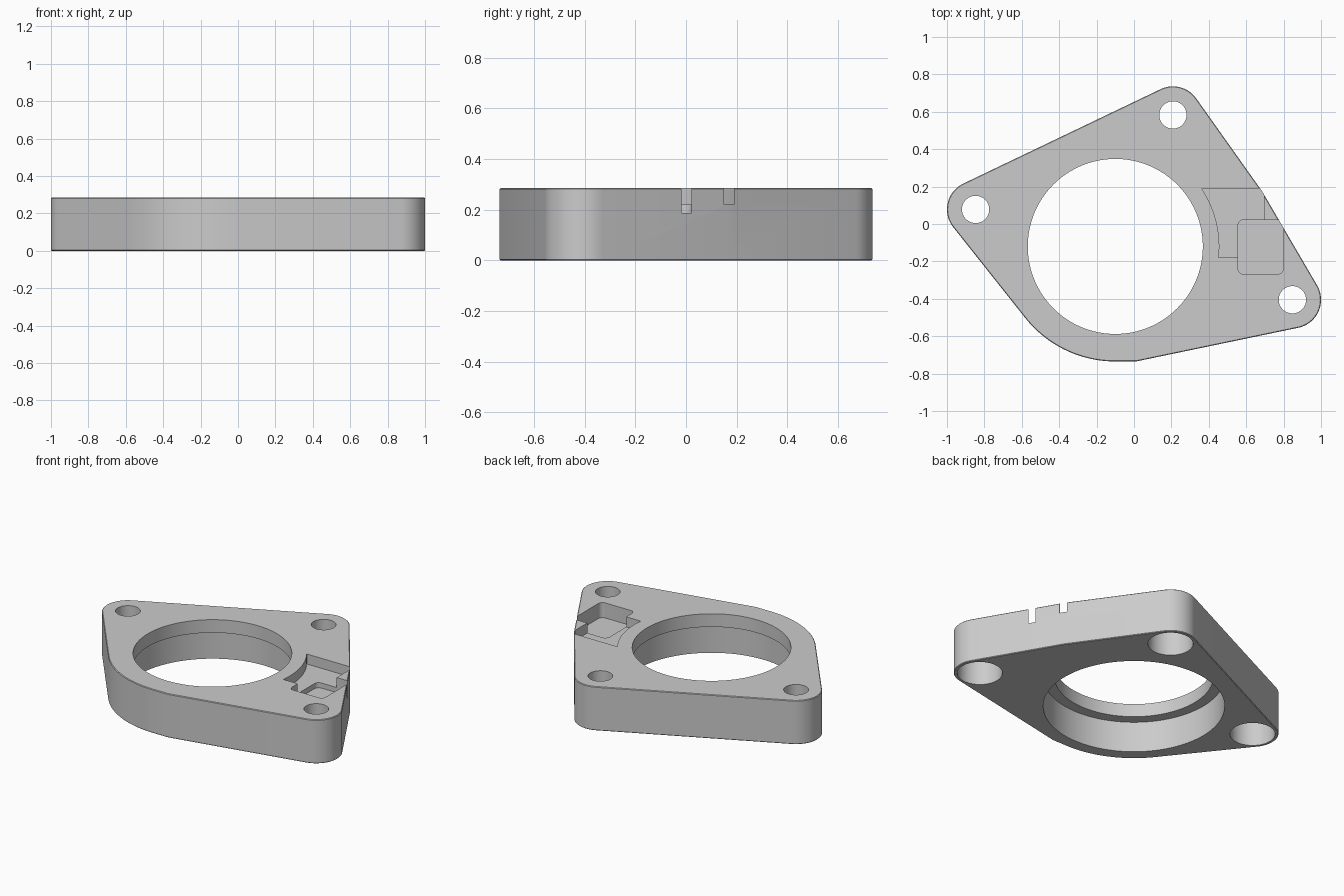
import bpy, bmesh, math
from mathutils import Vector
from mathutils.geometry import convex_hull_2d

if "Cube" in bpy.data.objects:
    bpy.data.objects.remove(bpy.data.objects["Cube"], do_unlink=True)

HEIGHT = 0.285
LEDGE = 0.20          # height of the step inside the bore and bolt holes
BORE = (-0.10, -0.12)
BOLTS = [(-0.847, 0.078), (0.208, 0.583), (0.847, -0.405)]

grey = bpy.data.materials.new("plain grey")
grey.use_nodes = True
grey.diffuse_color = (0.6, 0.6, 0.6, 1)
grey.node_tree.nodes["Principled BSDF"].inputs["Base Color"].default_value = (0.6, 0.6, 0.6, 1)


def arc(center, radius, start=0, end=360, steps=64):
    """Points along an arc, angles in degrees; the end point is left out."""
    angles = [math.radians(start + (end - start) * i / steps) for i in range(steps)]
    return [(center[0] + radius * math.cos(a), center[1] + radius * math.sin(a)) for a in angles]


def prism(name, outline, bottom, top, chamfer=0):
    """Extrude a closed outline between two heights."""
    bm = bmesh.new()
    base = bm.faces.new([bm.verts.new((x, y, bottom)) for x, y in outline])
    result = bmesh.ops.extrude_face_region(bm, geom=[base])
    verts = [g for g in result["geom"] if isinstance(g, bmesh.types.BMVert)]
    bmesh.ops.translate(bm, verts=verts, vec=Vector((0, 0, top - bottom)))
    bmesh.ops.recalc_face_normals(bm, faces=bm.faces)
    if chamfer:
        rims = [e for e in bm.edges if abs(e.verts[0].co.z - e.verts[1].co.z) < 1e-5]
        bmesh.ops.bevel(bm, geom=rims, offset=chamfer, segments=1, affect='EDGES')
    mesh = bpy.data.meshes.new(name)
    bm.to_mesh(mesh)
    bm.free()
    obj = bpy.data.objects.new(name, mesh)
    bpy.context.collection.objects.link(obj)
    mesh.materials.append(grey)
    return obj


def cut(target, outline, bottom, top):
    """Subtract a prism from the target and discard the cutter."""
    cutter = prism("cutter", outline, bottom, top)
    cutter.hide_render = True
    bpy.context.view_layer.objects.active = target
    mod = target.modifiers.new("cut", 'BOOLEAN')
    mod.operation = 'DIFFERENCE'
    mod.solver = 'EXACT'
    mod.object = cutter
    bpy.ops.object.modifier_apply(modifier=mod.name)
    bpy.data.objects.remove(cutter, do_unlink=True)


# Plate: hull around the three bolt lugs and the bore boss
points = [(0.685, 0.175), (0.01, -0.735)]
for bolt in BOLTS:
    points += arc(bolt, 0.153, steps=72)
points += arc(BORE, 0.615, 210, 275, 40)
plate = prism("flange_plate", [points[i] for i in convex_hull_2d(points)], 0, HEIGHT, 0.004)

# Stepped bore and counterbored bolt holes, wider from below
for center, narrow, wide, steps in [(BORE, 0.468, 0.535, 128)] + [(b, 0.073, 0.133, 48) for b in BOLTS]:
    cut(plate, arc(center, narrow, steps=steps), -0.1, HEIGHT + 0.1)
    cut(plate, arc(center, wide, steps=steps), -0.1, LEDGE)

# Shallow recess with an inner edge following the bore
inner = arc(BORE, 0.556, -6.2, 33.9, 24)
cut(plate, inner + [(0.362, 0.19), (0.75, 0.19), (0.75, 0.15), (0.695, 0.15),
                    (0.695, -0.1), (0.6, -0.18)], 0.22, HEIGHT + 0.1)

# Deep rounded pocket breaking through the right-hand edge
left, right, front, back, r = 0.556, 0.798, -0.268, 0.022, 0.03
corners = [(right - r, back - r), (left + r, back - r), (left + r, front + r), (right - r, front + r)]
pocket = []
for i, corner in enumerate(corners):
    pocket += arc(corner, r, 90 * i, 90 * i + 90, 8) + arc(corner, r, 90 * i + 90, 0, 1)
cut(plate, pocket, 0.187, HEIGHT + 0.1)

# Smooth curved walls, keep rims crisp
bpy.ops.object.select_all(action='DESELECT')
plate.select_set(True)
bpy.context.view_layer.objects.active = plate
bpy.ops.object.shade_smooth_by_angle(angle=math.radians(30))
